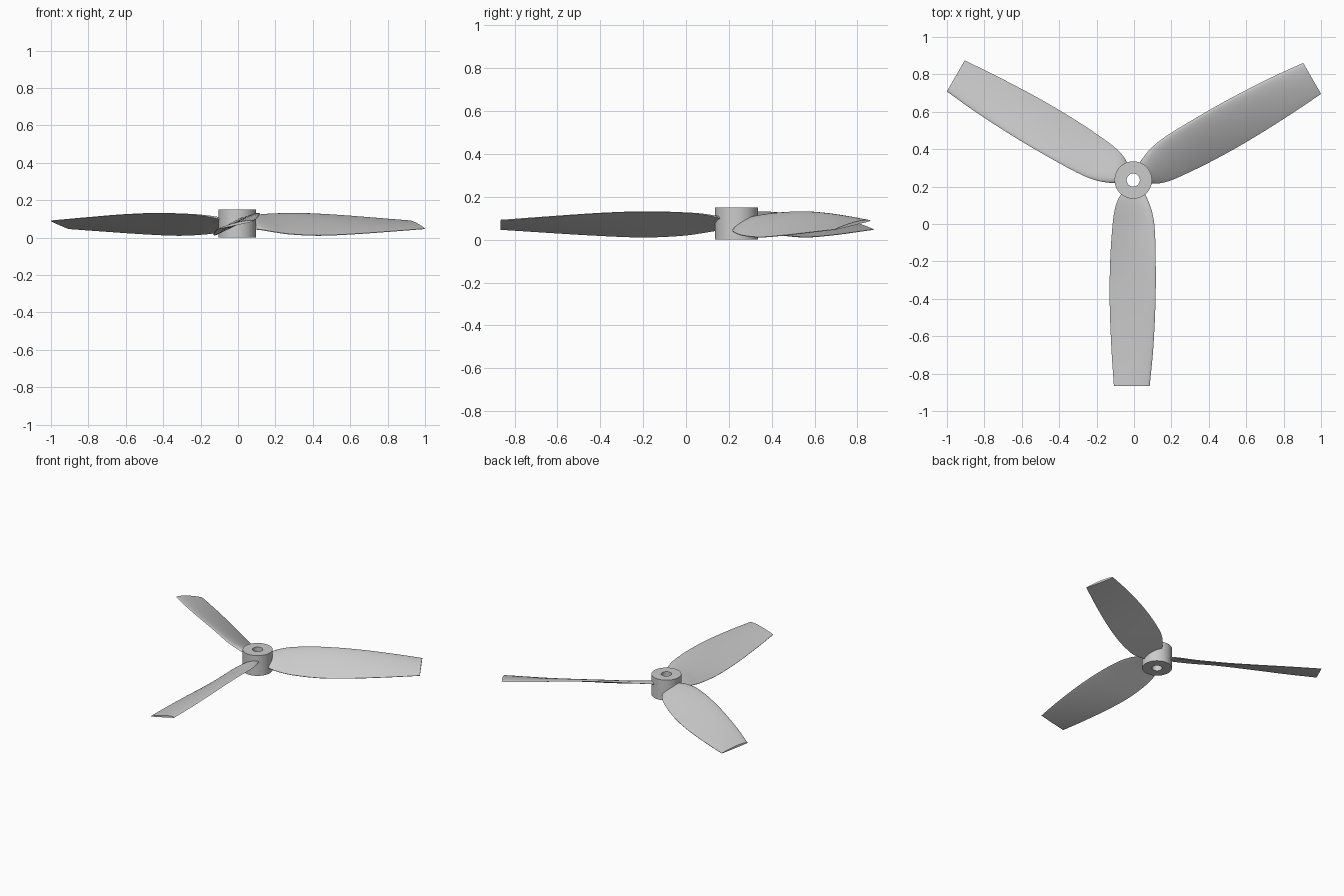
import bpy, bmesh, math
from mathutils import Matrix, Vector

if "Cube" in bpy.data.objects:
    bpy.data.objects.remove(bpy.data.objects["Cube"])

HUB = Vector((-0.004, 0.235, 0))

grey = bpy.data.materials.new("light_grey")
grey.use_nodes = True
colour = (0.6, 0.6, 0.6, 1)
grey.diffuse_color = colour
grey.node_tree.nodes["Principled BSDF"].inputs["Base Color"].default_value = colour


def finish(name, bm, angle):
    """Turn a bmesh into a smooth-shaded grey object."""
    bmesh.ops.recalc_face_normals(bm, faces=bm.faces)
    mesh = bpy.data.meshes.new(name)
    bm.to_mesh(mesh)
    bm.free()
    mesh.materials.append(grey)
    obj = bpy.data.objects.new(name, mesh)
    bpy.context.collection.objects.link(obj)
    bpy.ops.object.select_all(action="DESELECT")
    obj.select_set(True)
    bpy.context.view_layer.objects.active = obj
    bpy.ops.object.shade_smooth_by_angle(angle=math.radians(angle))
    return obj


def skin(bm, loops, closed=False):
    """Bridge a list of equal vertex loops with quads."""
    pairs = list(zip(loops, loops[1:]))
    if closed:
        pairs.append((loops[-1], loops[0]))
    for a, b in pairs:
        n = len(a)
        for i in range(n):
            j = (i + 1) % n
            bm.faces.new((a[i], a[j], b[j], b[i]))


# Hub: a rectangular profile swept round the bore
def make_hub(outer=0.1, bore=0.035, height=0.15, sides=64):
    bm = bmesh.new()
    loops = []
    for r, z in ((outer, 0), (outer, height), (bore, height), (bore, 0)):
        ring = [2 * math.pi * i / sides for i in range(sides)]
        loops.append([bm.verts.new(HUB + Vector((r * math.cos(a), r * math.sin(a), z)))
                      for a in ring])
    skin(bm, loops, closed=True)
    finish("hub", bm, 30)


# Blade stations: radius, trailing offset, leading offset, trailing z, leading z, thickness
STATIONS = [
    (0.06, -0.050, 0.055, 0.045, 0.095, 0.042),
    (0.10, -0.078, 0.075, 0.040, 0.106, 0.040),
    (0.16, -0.098, 0.098, 0.030, 0.117, 0.037),
    (0.25, -0.110, 0.114, 0.018, 0.125, 0.034),
    (0.43, -0.122, 0.120, 0.010, 0.130, 0.031),
    (0.65, -0.125, 0.119, 0.018, 0.122, 0.029),
    (0.90, -0.116, 0.107, 0.033, 0.104, 0.027),
    (1.10, -0.103, 0.088, 0.046, 0.088, 0.025),
]


def smooth_stations(rows, steps=5):
    """Cubic interpolation through the blade stations."""
    def slope(i, k):
        a, b = rows[max(i - 1, 0)], rows[min(i + 1, len(rows) - 1)]
        return (b[k] - a[k]) / (b[0] - a[0])
    for i in range(len(rows) - 1):
        p, q = rows[i], rows[i + 1]
        h = q[0] - p[0]
        for s in range(steps):
            t = s / steps
            e = t * t * (3 - 2 * t)
            yield [p[k] * (1 - e) + q[k] * e
                   + h * t * (1 - t) * ((1 - t) * slope(i, k) - t * slope(i + 1, k))
                   for k in range(6)]
    yield rows[-1]


def airfoil(row, n=14):
    """Closed section with an arched top, a flat underside and a round leading edge."""
    r, lo, hi, z_lo, z_hi, thick = row
    start, chord = Vector((lo, z_lo)), Vector((hi - lo, z_hi - z_lo))
    normal = Vector((-chord.y, chord.x)).normalized()
    edge = 0.1 * thick
    angles = [math.pi * i / n for i in range(n + 1)]
    top = [((1 - math.cos(a)) / 2, 1) for a in angles]
    under = [((1 + math.cos(a)) / 2, 0) for a in angles[1:]]
    points = []
    for u, upper in top + under:
        arch = 2.15 * u ** 0.9 * math.sqrt(max(1 - u, 0))
        arch = arch / 1.75 * thick
        offset = arch + edge * (1 - u) if upper else -0.12 * arch
        p = start + chord * u + normal * offset
        points.append(Vector((r, p.x, p.y)))
    return points


def make_blade(name, heading):
    bm = bmesh.new()
    turn = Matrix.Rotation(math.radians(heading), 3, "Z")
    loops = [[bm.verts.new(HUB + turn @ p) for p in airfoil(row)]
             for row in smooth_stations(STATIONS)]
    skin(bm, loops)
    # Close the root and the tip
    bm.faces.new(loops[0])
    bm.faces.new(loops[-1])
    finish(name, bm, 40)


make_hub()
for name, heading in (("front_blade", -90), ("left_blade", 30), ("right_blade", 150)):
    make_blade(name, heading)
